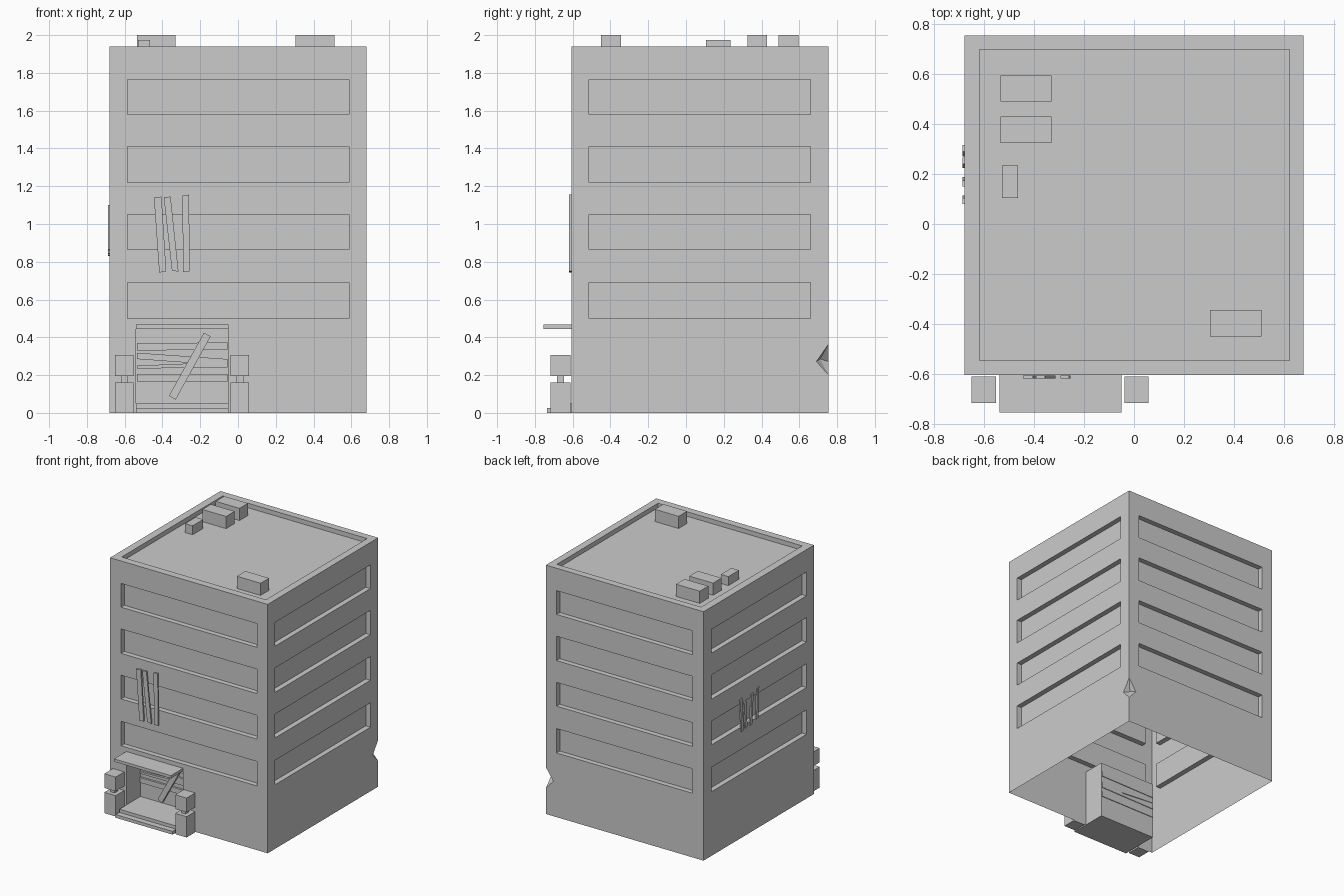
import bpy, bmesh, math
from mathutils import Vector, Matrix

if "Cube" in bpy.data.objects:
    bpy.data.objects.remove(bpy.data.objects["Cube"])


def add_box(bm, x0, x1, y0, y1, z0, z1):
    m = Matrix.Translation(((x0 + x1) / 2, (y0 + y1) / 2, (z0 + z1) / 2))
    bmesh.ops.create_cube(bm, size=1, matrix=m @ Matrix.Diagonal((x1 - x0, y1 - y0, z1 - z0, 1)))


def finish(name, bm):
    bmesh.ops.recalc_face_normals(bm, faces=bm.faces[:])
    me = bpy.data.meshes.new(name)
    bm.to_mesh(me)
    bm.free()
    ob = bpy.data.objects.new(name, me)
    bpy.context.collection.objects.link(ob)
    return ob


def boxes(name, *dims):
    bm = bmesh.new()
    for d in dims:
        add_box(bm, *d)
    return finish(name, bm)


def slat(name, quad, place, thick):
    """Board from four (u, z) corners; place(u, d, z) maps it onto a wall."""
    bm = bmesh.new()
    back = [bm.verts.new(place(u, 0, z)) for u, z in quad]
    front = [bm.verts.new(place(u, thick, z)) for u, z in quad]
    bm.faces.new(back)
    bm.faces.new(front)
    for i in range(4):
        j = (i + 1) % 4
        bm.faces.new((back[i], back[j], front[j], front[i]))
    return finish(name, bm)


X, Y0, Y1, TOP = 0.68, -0.605, 0.755, 1.94
D = 0.04          # window recess depth
OUT = 0.1         # cutter overshoot

# Main block and everything carved out of it
building = boxes("building_shell", (-X, X, Y0, Y1, 0, TOP))
bm = bmesh.new()
for z0, z1 in ((0.50, 0.69), (0.865, 1.05), (1.22, 1.41), (1.58, 1.765)):
    add_box(bm, -0.585, 0.588, Y0 - OUT, Y0 + D, z0, z1)
    add_box(bm, -0.585, 0.588, Y1 - D, Y1 + OUT, z0, z1)
    add_box(bm, X - D, X + OUT, -0.513, 0.66, z0, z1)
    add_box(bm, -X - OUT, -X + D, -0.513, 0.66, z0, z1)
add_box(bm, -0.62, 0.624, -0.547, 0.70, 1.905, TOP + OUT)      # roof parapet
add_box(bm, -0.54, -0.05, Y0 - OUT, -0.43, -OUT, 0.445)        # entrance alcove

# Chipped rear corner
inner = Vector((0.635, 0.71, 0.285))
pts = [inner] + [inner + 1.5 * (Vector(p) - inner) for p in
                 ((X, Y1, 0.365), (X, Y1, 0.2), (X, 0.69, 0.272), (0.615, Y1, 0.272))]
bmesh.ops.convex_hull(bm, input=[bm.verts.new(p) for p in pts])
cutter = finish("wall_cutter", bm)
cutter.hide_render = True

mod = building.modifiers.new("carve", 'BOOLEAN')
mod.operation = 'DIFFERENCE'
mod.solver = 'EXACT'
mod.object = cutter
dg = bpy.context.evaluated_depsgraph_get()
mesh = bpy.data.meshes.new_from_object(building.evaluated_get(dg))
building.modifiers.clear()
building.data = mesh
bpy.data.objects.remove(cutter)

# Open underside
bm = bmesh.new()
bm.from_mesh(mesh)
low = [f for f in bm.faces if all(abs(v.co.z) < 1e-4 for v in f.verts)]
bmesh.ops.delete(bm, geom=low, context='FACES')
bm.to_mesh(mesh)
bm.free()

# Rooftop units
boxes("roof_units",
      (-0.535, -0.33, 0.49, 0.595, 1.905, 2.0),
      (-0.535, -0.33, 0.325, 0.43, 1.905, 2.0),
      (-0.53, -0.465, 0.105, 0.235, 1.905, 1.975),
      (0.305, 0.51, -0.45, -0.345, 1.905, 2.0))

# Entrance canopy and steps
boxes("entrance_canopy", (-0.54, -0.05, -0.755, Y0, 0.445, 0.467))
boxes("entrance_steps",
      (-0.54, -0.05, -0.735, -0.69, 0, 0.025),
      (-0.54, -0.05, -0.69, -0.43, 0, 0.05))

# Gate pillars: base block, neck, cap block
for side, cx in (("left", -0.602), ("right", 0.01)):
    boxes(side + "_pillar",
          (cx - 0.049, cx + 0.049, -0.717, -0.611, 0, 0.162),
          (cx - 0.018, cx + 0.018, -0.684, -0.645, 0.162, 0.196),
          (cx - 0.049, cx + 0.049, -0.717, -0.611, 0.196, 0.307))

# Boards nailed over the front window
def on_front(u, d, z):
    return (u, Y0 - 0.002 - d, z)


for i, q in enumerate((
        ((-0.445, 1.14), (-0.405, 1.145), (-0.38, 0.75), (-0.417, 0.743)),
        ((-0.393, 1.142), (-0.357, 1.145), (-0.315, 0.747), (-0.35, 0.755)),
        ((-0.295, 1.15), (-0.26, 1.155), (-0.255, 0.75), (-0.29, 0.747)))):
    slat(f"front_window_board_{i}", q, on_front, 0.012)

# Boards over the left window
def on_left(u, d, z):
    return (-X + 0.004 - d, u, z)


for i, (top, bot, w, z1, z0) in enumerate((
        (0.29, 0.27, 0.026, 1.09, 0.83), (0.24, 0.225, 0.026, 1.05, 0.84),
        (0.15, 0.165, 0.024, 1.08, 0.84), (0.08, 0.09, 0.024, 1.10, 0.86))):
    slat(f"left_window_board_{i}",
         ((top, z1), (top + w, z1 - 0.005), (bot + w, z0), (bot, z0 + 0.005)), on_left, 0.012)

# Boards across the doorway, with one leaning diagonally
def on_door(u, d, z):
    return (u, -0.425 - d, z)


for i, (l1, r1, l0, r0) in enumerate((
        (0.37, 0.372, 0.33, 0.335), (0.318, 0.285, 0.285, 0.25),
        (0.25, 0.27, 0.235, 0.24), (0.205, 0.205, 0.165, 0.165))):
    slat(f"door_board_{i}", ((-0.535, l1), (-0.055, r1), (-0.055, r0), (-0.535, l0)), on_door, 0.02)
slat("door_diagonal_board", ((-0.18, 0.425), (-0.145, 0.405), (-0.33, 0.07), (-0.366, 0.09)),
     lambda u, d, z: (u, -0.447 - d, z), 0.02)
